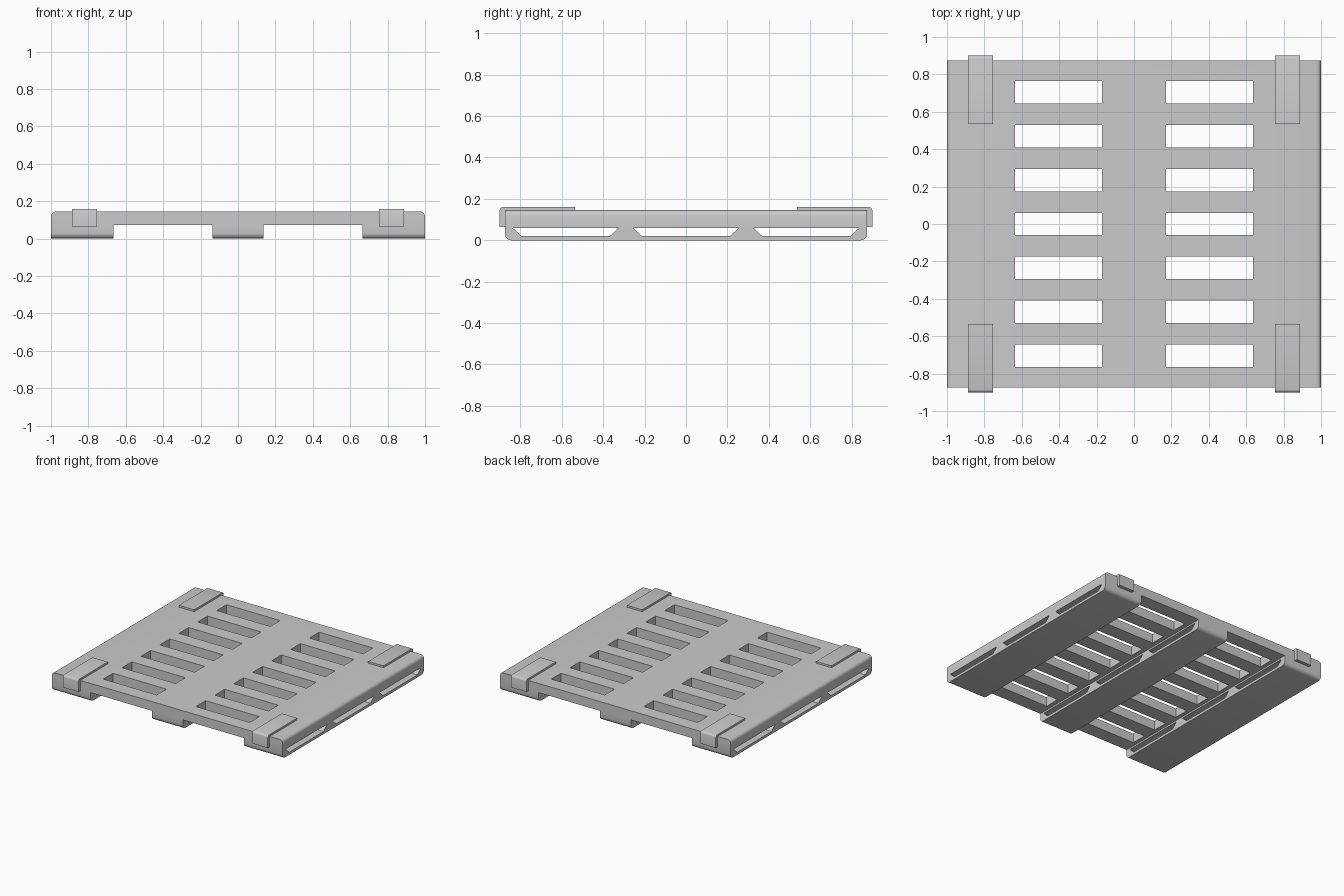
import bpy, bmesh
from math import sin, cos, pi
from mathutils import Vector

if "Cube" in bpy.data.objects:
    bpy.data.objects.remove(bpy.data.objects["Cube"])


def prism(bm, pts, axis, lo, hi):
    """Extrude a 2D profile along x (pts = y,z), or along y (pts = x,z)."""
    place = {'x': lambda a, b, t: (t, a, b), 'y': lambda a, b, t: (a, t, b)}[axis]
    face = bm.faces.new([bm.verts.new(place(a, b, lo)) for a, b in pts])
    ext = bmesh.ops.extrude_face_region(bm, geom=[face])
    verts = [g for g in ext['geom'] if isinstance(g, bmesh.types.BMVert)]
    offset = Vector(place(0, 0, hi - lo))
    bmesh.ops.translate(bm, verts=verts, vec=offset)


def finish(name, bm):
    bmesh.ops.recalc_face_normals(bm, faces=bm.faces[:])
    mesh = bpy.data.meshes.new(name)
    bm.to_mesh(mesh)
    bm.free()
    obj = bpy.data.objects.new(name, mesh)
    bpy.context.collection.objects.link(obj)
    return obj


def smooth(obj):
    bpy.ops.object.select_all(action='DESELECT')
    obj.select_set(True)
    bpy.context.view_layer.objects.active = obj
    bpy.ops.object.shade_smooth_by_angle(angle=0.6)


def arc(cx, cz, r, a0, a1, n=4):
    return [(cx + r * cos(a0 + (a1 - a0) * i / n),
             cz + r * sin(a0 + (a1 - a0) * i / n)) for i in range(n + 1)]


# Pallet body: deck and three runners as one front profile
HALF, TOP, UNDER = 0.875, 0.145, 0.073
right = [(0.135, 0), (0.135, UNDER), (0.665, UNDER), (0.665, 0), (1, 0)]
right += arc(0.975, TOP - 0.025, 0.025, 0, pi / 2)
bm = bmesh.new()
prism(bm, right + [(-x, z) for x, z in reversed(right)], 'y', -HALF, HALF)
ends = [e for e in bm.edges if all(v.co.z < 0.001 for v in e.verts)
        and abs(e.verts[0].co.y - e.verts[1].co.y) < 0.001]
bmesh.ops.bevel(bm, geom=ends, offset=0.03, segments=4, profile=0.5, affect='EDGES')
body = finish("pallet_body", bm)

# Cutter: deck slots and trapezoid openings through the runners
bm = bmesh.new()
for s in (-1, 1):
    for i in range(-3, 4):
        y = i * 0.2345
        x0, x1 = sorted((s * 0.17, s * 0.635))
        prism(bm, [(y - 0.06, 0.065), (y + 0.06, 0.065), (y + 0.06, 0.2), (y - 0.06, 0.2)],
              'x', x0, x1)
for y in (-0.581, 0, 0.581):
    prism(bm, [(y - 0.213, 0.02), (y + 0.213, 0.02), (y + 0.256, 0.06), (y - 0.256, 0.06)],
          'x', -1.1, 1.1)
cutter = finish("opening_cutter", bm)
cutter.hide_render = True
mod = body.modifiers.new("openings", 'BOOLEAN')
mod.operation, mod.solver, mod.object = 'DIFFERENCE', 'EXACT', cutter
bpy.context.view_layer.objects.active = body
bpy.ops.object.modifier_apply(modifier=mod.name)
bpy.data.objects.remove(cutter)
smooth(body)

# Corner clips: L-shaped brackets over the front and back edges
for sy, end in ((-1, "front"), (1, "back")):
    for sx, side in ((-1, "left"), (1, "right")):
        pts = [(0.535, TOP), (HALF, TOP), (HALF, 0.064), (0.9, 0.064)]
        pts += arc(0.885, 0.145, 0.015, 0, pi / 2, 3) + [(0.535, 0.16)]
        bm = bmesh.new()
        x0, x1 = sorted((sx * 0.755, sx * 0.888))
        prism(bm, [(sy * y, z) for y, z in pts], 'x', x0, x1)
        smooth(finish(f"corner_clip_{end}_{side}", bm))
